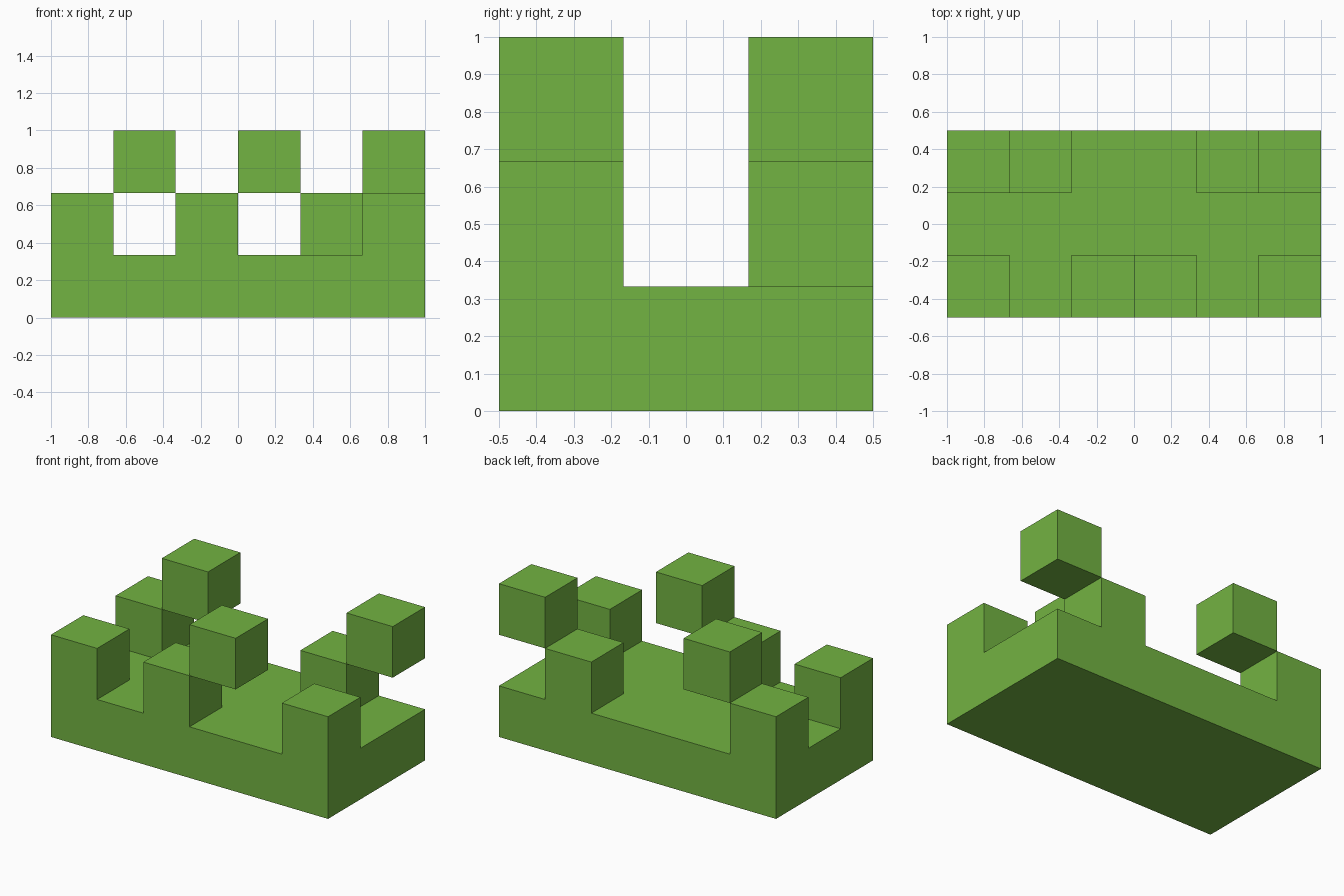
import bpy
import bmesh
from mathutils import Vector, Matrix

default = bpy.data.objects.get("Cube")
if default:
    bpy.data.objects.remove(default, do_unlink=True)

U = 1 / 3                      # side of one cell; the model is 6 x 3 x 3 cells
ORIGIN = Vector((-1, -0.5, 0))

green = bpy.data.materials.new("leaf_green")
green.use_nodes = True
color = (0.171, 0.451, 0.054, 1)
green.diffuse_color = color
green.node_tree.nodes["Principled BSDF"].inputs["Base Color"].default_value = color


def cell_center(column, row, level):
    return ORIGIN + Vector((column + 0.5, row + 0.5, level + 0.5)) * U


def make_object(name, bm, location=(0, 0, 0)):
    mesh = bpy.data.meshes.new(name)
    bmesh.ops.recalc_face_normals(bm, faces=bm.faces)
    bm.to_mesh(mesh)
    bm.free()
    mesh.materials.append(green)
    obj = bpy.data.objects.new(name, mesh)
    obj.location = location
    bpy.context.collection.objects.link(obj)
    return obj


# Base slab, cut into cells, with square posts extruded from chosen cells
posts = [(0, 0), (2, 0), (5, 0), (0, 2), (4, 2)]
bm = bmesh.new()
bmesh.ops.create_cube(bm, size=1, matrix=Matrix.Translation((0, 0, U / 2))
                      @ Matrix.Diagonal((2, 1, U, 1)))
cuts = [(Vector((-1 + i * U, 0, 0)), Vector((1, 0, 0))) for i in range(1, 6)]
cuts += [(Vector((0, -0.5 + i * U, 0)), Vector((0, 1, 0))) for i in (1, 2)]
for point, normal in cuts:
    bmesh.ops.bisect_plane(bm, geom=bm.verts[:] + bm.edges[:] + bm.faces[:],
                           plane_co=point, plane_no=normal)
targets = [cell_center(c, r, 0) + Vector((0, 0, U / 2)) for c, r in posts]
tops = [f for f in bm.faces
        if any((f.calc_center_median() - t).length < 0.01 for t in targets)]
raised = bmesh.ops.extrude_discrete_faces(bm, faces=tops)["faces"]
bmesh.ops.translate(bm, vec=(0, 0, U), verts=list({v for f in raised for v in f.verts}))
bmesh.ops.dissolve_limit(bm, angle_limit=0.01, verts=bm.verts, edges=bm.edges)
make_object("base_with_posts", bm)

# Floating blocks on the top level, each beside a post
blocks = {
    "front_floating_block": (3, 0),
    "back_right_floating_block": (1, 2),
    "back_left_floating_block": (5, 2),
}
for name, (column, row) in blocks.items():
    bm = bmesh.new()
    bmesh.ops.create_cube(bm, size=U)
    make_object(name, bm, cell_center(column, row, 2))
